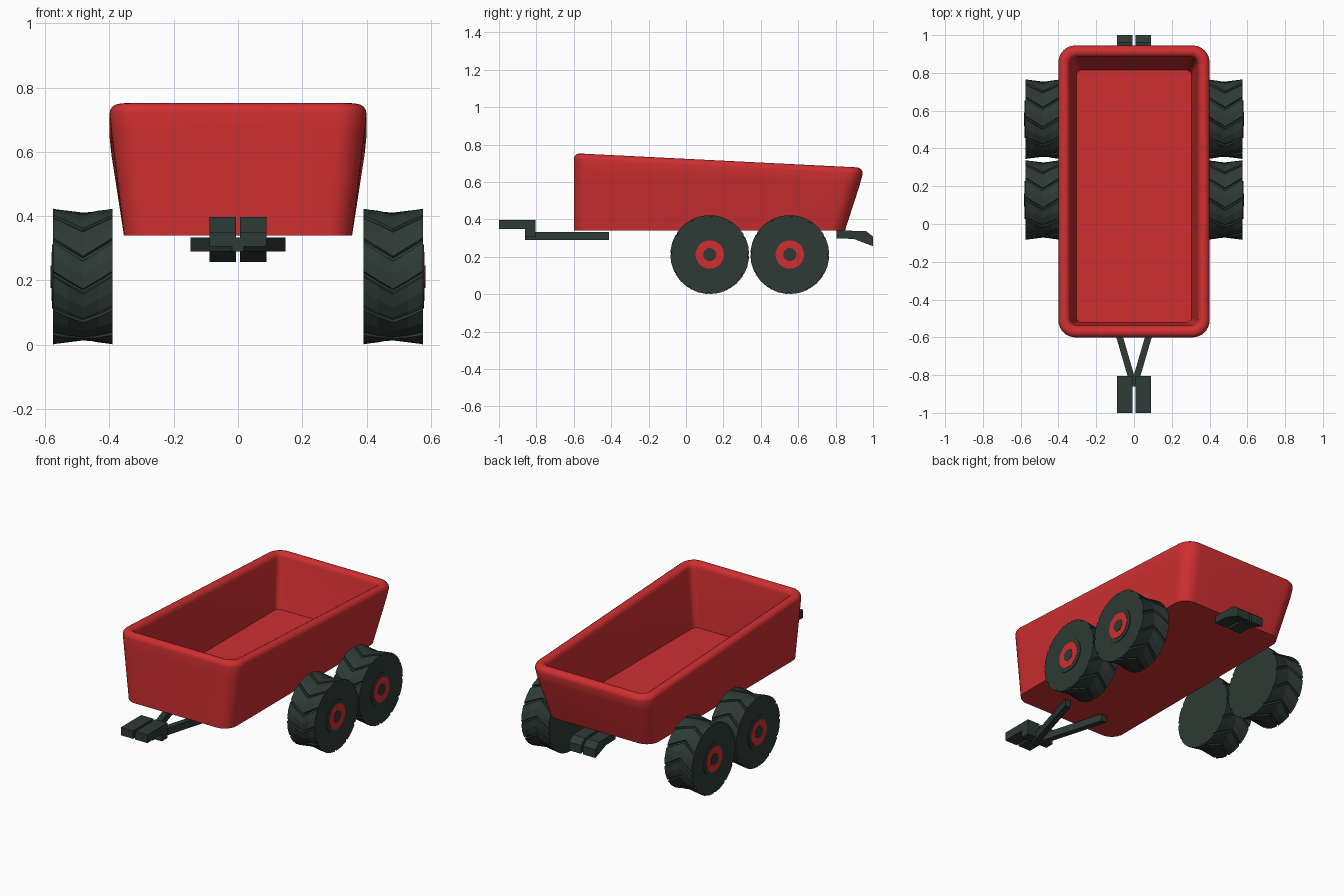
import bpy, bmesh, math

if "Cube" in bpy.data.objects:
    bpy.data.objects.remove(bpy.data.objects["Cube"])


def material(name, rgb):
    m = bpy.data.materials.new(name)
    m.diffuse_color = (*rgb, 1)
    m.use_nodes = True
    m.node_tree.nodes["Principled BSDF"].inputs["Base Color"].default_value = m.diffuse_color
    return m


RED = material("red paint", (0.62, 0.028, 0.03))
DARK = material("dark green rubber", (0.026, 0.042, 0.035))


def make(name, verts, faces, mat):
    me = bpy.data.meshes.new(name)
    me.from_pydata(verts, [], faces)
    bm = bmesh.new()
    bm.from_mesh(me)
    bmesh.ops.recalc_face_normals(bm, faces=bm.faces)
    bm.to_mesh(me)
    bm.free()
    me.materials.append(mat)
    ob = bpy.data.objects.new(name, me)
    bpy.context.collection.objects.link(ob)
    return ob


def loft(name, rings, mat):
    """Skin closed rings of equal length and cap both ends."""
    n = len(rings[0])
    verts = [p for r in rings for p in r]
    faces = [(k * n + i, k * n + (i + 1) % n, (k + 1) * n + (i + 1) % n, (k + 1) * n + i)
             for k in range(len(rings) - 1) for i in range(n)]
    faces += [tuple(range(n)), tuple(range((len(rings) - 1) * n, len(rings) * n))]
    return make(name, verts, faces, mat)


def extrude_x(name, profile, x0, x1, mat):
    return loft(name, [[(x, y, z) for y, z in profile] for x in (x0, x1)], mat)


def smooth(ob, angle):
    bpy.ops.object.select_all(action='DESELECT')
    ob.select_set(True)
    bpy.context.view_layer.objects.active = ob
    bpy.ops.object.shade_smooth_by_angle(angle=math.radians(angle))


# Tub: rounded-rectangle rings, rim slopes down to the rear
def rounded(hx, y0, y1, r, zfun, seg=8):
    pts = []
    for q, (cx, cy) in enumerate([(hx - r, y1 - r), (r - hx, y1 - r),
                                  (r - hx, y0 + r), (hx - r, y0 + r)]):
        for i in range(seg + 1):
            a = (q + i / seg) * math.pi / 2
            x, y = cx + r * math.cos(a), cy + r * math.sin(a)
            pts.append((x, y, zfun(y)))
    return pts


def rim(drop):
    return lambda y: 0.754 - 0.05 * (y + 0.6) - drop


rings = [rounded(0.355, -0.60, 0.85, 0.08, lambda y: 0.34),
         rounded(0.394, -0.60, 0.93, 0.09, rim(0.09))]
R = 0.031
for i in range(9):                       # half-round lip
    a = math.pi * i / 8
    d = R * (1 - math.cos(a))
    rings.append(rounded(0.40 - d, -0.60 + d, 0.945 - d, 0.09 - 0.85 * d,
                         rim(R * (1 - math.sin(a)))))
rings.append(rounded(0.305, -0.522, 0.815, 0.03, lambda y: 0.37))
smooth(loft("trailer_tub", rings, RED), 40)


# Wheels: chevron-treaded tyre and a hub
def disc(name, s, x0, x1, r, cy, cz, mat, n=28):
    ob = loft(name, [[(s * x, cy + r * math.cos(2 * math.pi * i / n),
                       cz + r * math.sin(2 * math.pi * i / n)) for i in range(n)]
                     for x in (x0, x1)], mat)
    smooth(ob, 40)


TOOTH = [(0.0, 0.211), (0.42, 0.211), (0.84, 0.211), (0.88, 0.202), (0.97, 0.202)]
TEETH, CZ = 12, 0.212


def wheel(tag, s, cy):
    step = 2 * math.pi / TEETH
    sections = []
    for x, twist in ((0.39, 0), (0.436, 0.14), (0.4825, 0.28), (0.529, 0.14), (0.575, 0)):
        ring = []
        for t in range(TEETH):
            for f, r in TOOTH:
                a = (t + f) * step + twist
                r2 = r - 0.012 * twist / 0.28
                ring.append((s * x, cy + r2 * math.cos(a), CZ + r2 * math.sin(a)))
        sections.append(ring)
    loft(tag + "_tyre", sections, DARK)
    disc(tag + "_rim_ring", s, 0.56, 0.579, 0.10, cy, CZ, DARK)
    disc(tag + "_hub_plate", s, 0.56, 0.581, 0.076, cy, CZ, RED)
    disc(tag + "_hub_cap", s, 0.56, 0.583, 0.035, cy, CZ, DARK)


for side, s in (("right", 1), ("left", -1)):
    for pos, cy in (("front", 0.127), ("rear", 0.555)):
        wheel(f"{side}_{pos}_wheel", s, cy)

    # Drawbar arm running from the tongue apex back under the tub
    w = 0.018
    arm = [(s * (c + dx), y) for c, y, dx in
           ((0.0, -0.86, -w), (0.0, -0.86, w), (0.13, -0.413, w), (0.13, -0.413, -w))]
    loft(f"{side}_drawbar_arm", [[(x, y, z) for x, y in arm] for z in (0.29, 0.333)], DARK)

    # Front and rear coupling blocks, split by a narrow centre gap
    extrude_x(f"{side}_front_coupling",
              [(-1.0, 0.348), (-0.86, 0.348), (-0.86, 0.305), (-0.805, 0.305),
               (-0.805, 0.397), (-1.0, 0.397)], s * 0.007, s * 0.089, DARK)
    extrude_x(f"{side}_rear_coupling",
              [(0.805, 0.298), (0.895, 0.296), (1.0, 0.257), (1.0, 0.308),
               (0.962, 0.338), (0.805, 0.341)], s * 0.007, s * 0.089, DARK)
